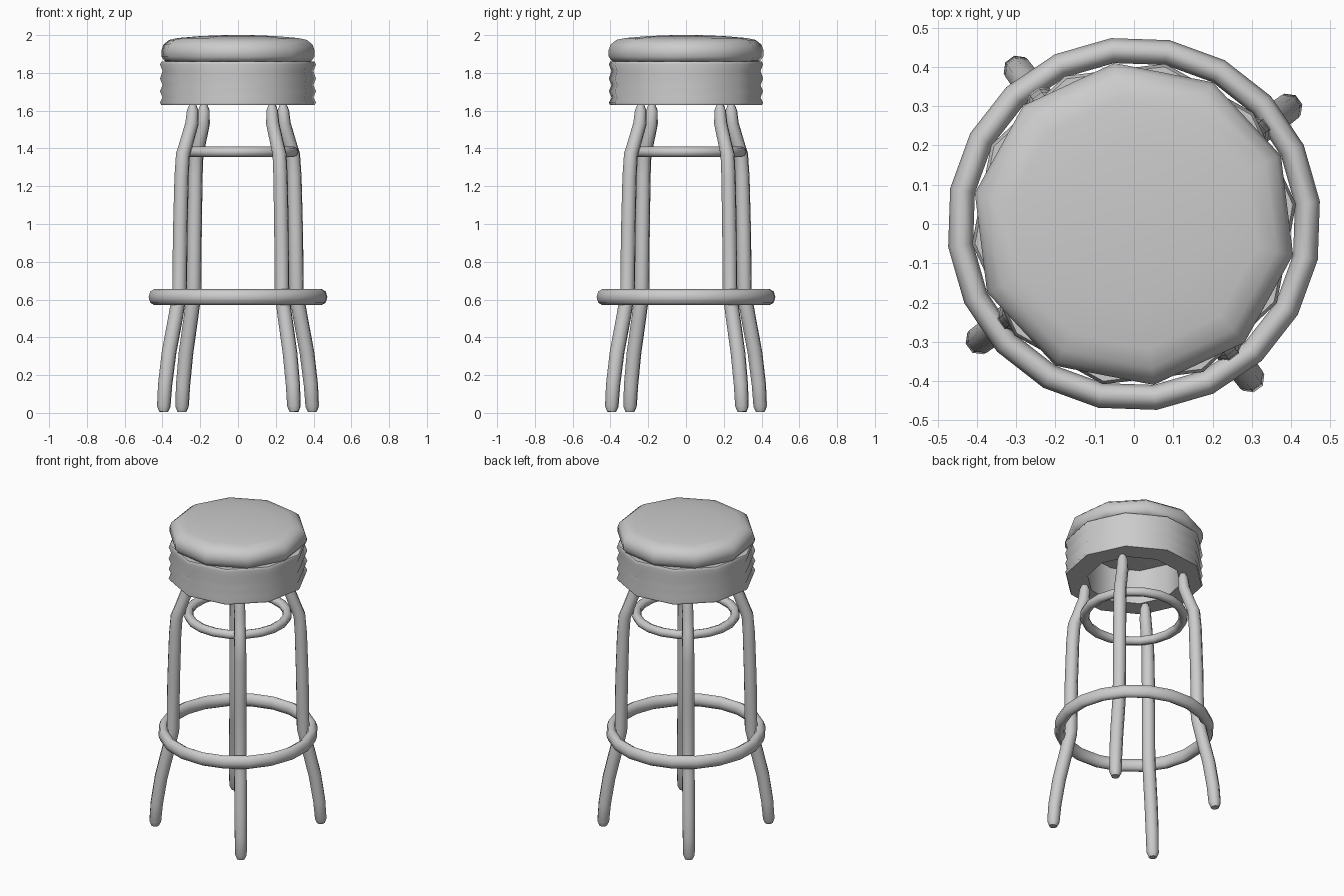
import bpy, bmesh, math
from mathutils import Vector

if "Cube" in bpy.data.objects:
    bpy.data.objects.remove(bpy.data.objects["Cube"])


def finish(bm, name):
    bmesh.ops.recalc_face_normals(bm, faces=bm.faces[:])
    mesh = bpy.data.meshes.new(name)
    bm.to_mesh(mesh)
    bm.free()
    ob = bpy.data.objects.new(name, mesh)
    bpy.context.collection.objects.link(ob)
    bpy.ops.object.select_all(action='DESELECT')
    ob.select_set(True)
    bpy.context.view_layer.objects.active = ob
    bpy.ops.object.shade_smooth_by_angle(angle=math.radians(60))
    return ob


def skin(rings, name, loop=False):
    """Bridge rings of points; cap both ends unless the rings form a loop."""
    bm = bmesh.new()
    vs = [[bm.verts.new(p) for p in ring] for ring in rings]
    n = len(vs[0])
    pairs = list(zip(vs, vs[1:])) + ([(vs[-1], vs[0])] if loop else [])
    for a, b in pairs:
        for i in range(n):
            j = (i + 1) % n
            bm.faces.new((a[i], a[j], b[j], b[i]))
    if not loop:
        bm.faces.new(vs[0])
        bm.faces.new(vs[-1])
    return finish(bm, name)


def lathe(profile, sides, offset, name, loop=False):
    rings = []
    for r, z in profile:
        angles = [math.radians(offset) + math.tau * i / sides for i in range(sides)]
        rings.append([(r * math.cos(a), r * math.sin(a), z) for a in angles])
    return skin(rings, name, loop)


def hoop(radius, z, half_width, half_height, name):
    section = [(radius + half_width * math.cos(math.tau * i / 8),
                z + half_height * math.sin(math.tau * i / 8)) for i in range(8)]
    return lathe(section, 20, 7, name, loop=True)


# Cushion: ten-sided padded top
lathe([(0.36, 1.855), (0.395, 1.862), (0.412, 1.885), (0.413, 1.92), (0.402, 1.95),
       (0.37, 1.975), (0.32, 1.985), (0.2, 1.995), (0.07, 2.0)], 10, 25, "seat_cushion")

# Ribbed band under the cushion, hollow in the middle
band = [(0.28, 1.63), (0.41, 1.63), (0.416, 1.642), (0.402, 1.67), (0.416, 1.703),
        (0.402, 1.735), (0.416, 1.77), (0.402, 1.81), (0.416, 1.845), (0.408, 1.86),
        (0.28, 1.86)]
lathe(band, 10, 7, "seat_ribbed_band", loop=True)

# Foot ring and upper brace ring
hoop(0.445, 0.613, 0.032, 0.043, "foot_ring")
hoop(0.295, 1.382, 0.028, 0.028, "brace_ring")

# Four bent tube legs: (distance from axis, height, tube radius)
path = [(0.494, 0.005, 0.024), (0.492, 0.035, 0.037), (0.483, 0.15, 0.039),
        (0.457, 0.32, 0.040), (0.415, 0.50, 0.040), (0.387, 0.63, 0.040),
        (0.383, 0.95, 0.040), (0.374, 1.25, 0.039), (0.365, 1.37, 0.038),
        (0.345, 1.42, 0.037), (0.306, 1.53, 0.036), (0.30, 1.60, 0.032),
        (0.30, 1.635, 0.018)]
for k in range(4):
    a = math.radians(37 + 90 * k)
    out = Vector((math.cos(a), math.sin(a), 0))
    side = Vector((-math.sin(a), math.cos(a), 0))
    up = Vector((0, 0, 1))
    rings = []
    for i, (d, z, r) in enumerate(path):
        p, q = path[max(i - 1, 0)], path[min(i + 1, len(path) - 1)]
        tangent = (out * (q[0] - p[0]) + up * (q[1] - p[1])).normalized()
        normal = side.cross(tangent)
        centre = out * d + up * z
        rings.append([centre + r * (normal * math.cos(math.tau * (j + 0.5) / 8)
                                    + side * math.sin(math.tau * (j + 0.5) / 8))
                      for j in range(8)])
    skin(rings, f"leg_{k + 1}")
